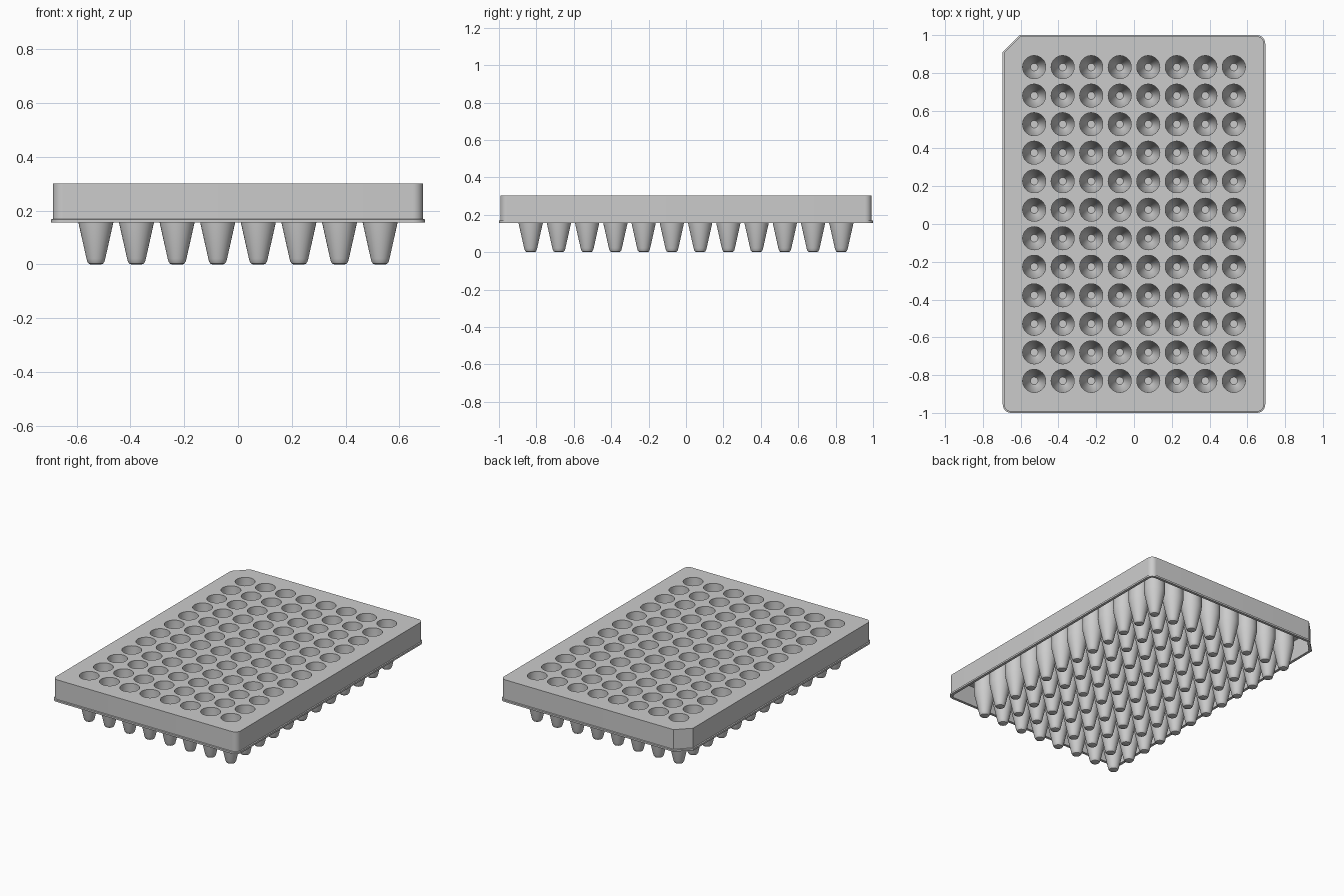
import bpy, bmesh
from math import cos, sin, pi

if "Cube" in bpy.data.objects:
    bpy.data.objects.remove(bpy.data.objects["Cube"])

X, Y = 0.695, 1.0            # outer half sizes at the flange
CORNER, CHAMFER = 0.045, 0.09
TOP, RIM = 0.302, 0.156      # deck height and flange underside
DECK = 0.012
PITCH, SEG = 0.151, 32
R_IN, R_OUT = 0.061, 0.066
CENTRES = [((i - 3.5) * PITCH, (j - 5.5) * PITCH) for i in range(8) for j in range(12)]


def outline(d):
    """Plate outline inset by d: three round corners and one cut corner."""
    pts = []
    r = CORNER - d
    for cx, cy, start in ((X - CORNER, Y - CORNER, 0),
                          None or (0, 0, None),
                          (-X + CORNER, -Y + CORNER, pi),
                          (X - CORNER, -Y + CORNER, 1.5 * pi)):
        if start is None:
            k = CHAMFER + 0.414 * d
            pts += [(-X + k, Y - d), (-X + d, Y - k)]
        else:
            pts += [(cx + r * cos(start + a * pi / 16), cy + r * sin(start + a * pi / 16))
                    for a in range(9)]
    return pts


def circle(cx, cy, r):
    return [(cx + r * cos(2 * pi * k / SEG), cy + r * sin(2 * pi * k / SEG)) for k in range(SEG)]


def ring(bm, pts, z):
    return [bm.verts.new((x, y, z)) for x, y in pts]


def bridge(bm, a, b):
    n = len(a)
    for k in range(n):
        bm.faces.new((a[k], a[(k + 1) % n], b[(k + 1) % n], b[k]))


def finish(bm, name):
    me = bpy.data.meshes.new(name)
    bm.to_mesh(me)
    bm.free()
    ob = bpy.data.objects.new(name, me)
    bpy.context.collection.objects.link(ob)
    bpy.ops.object.select_all(action='DESELECT')
    ob.select_set(True)
    bpy.context.view_layer.objects.active = ob
    bpy.ops.object.shade_smooth_by_angle(angle=0.6)
    return ob


def sheet(name, inset, z, radius, up):
    """Flat sheet with one round hole per well."""
    bm = bmesh.new()
    edges = []
    for pts in [outline(inset)] + [circle(x, y, radius) for x, y in CENTRES]:
        vs = ring(bm, pts, z)
        edges += [bm.edges.new((vs[k], vs[(k + 1) % len(vs)])) for k in range(len(vs))]
    bmesh.ops.triangle_fill(bm, edges=edges, use_beauty=True, normal=(0, 0, up))
    for f in bm.faces:
        f.normal_update()
        if f.normal.z * up < 0:
            f.normal_flip()
    return finish(bm, name)


# deck top and underside
sheet("deck_top", 0.007, TOP, R_IN, 1)
sheet("deck_underside", 0.018, TOP - DECK, R_OUT, -1)

# thin skirt wall with the flange round its foot
bm = bmesh.new()
profile = [(0.007, TOP), (0.007, 0.17), (0.0, 0.168), (0.0, RIM),
           (0.018, RIM), (0.018, TOP - DECK)]
rings = [ring(bm, outline(d), z) for d, z in profile]
for a, b in zip(rings, rings[1:]):
    bridge(bm, b, a)
finish(bm, "skirt")

# tapered wells: inside wall down, floor, outside wall up
inner = [(R_IN, TOP), (0.060, 0.17), (0.028, 0.024), (0.020, 0.012)]
outer = [(0.019, 0.0), (0.027, 0.003), (0.032, 0.011), (0.035, 0.022),
         (0.065, RIM), (R_OUT, 0.175), (R_OUT, TOP - DECK)]
bm = bmesh.new()
for cx, cy in CENTRES:
    for prof, floor_index in ((inner, -1), (outer, 0)):
        rings = [ring(bm, circle(cx, cy, r), z) for r, z in prof]
        for a, b in zip(rings, rings[1:]):
            bridge(bm, a, b)
        f = bm.faces.new(rings[floor_index])
        if floor_index == 0:
            f.normal_flip()
# inside walls run downward, outside walls upward, so both face the right way
finish(bm, "wells")
